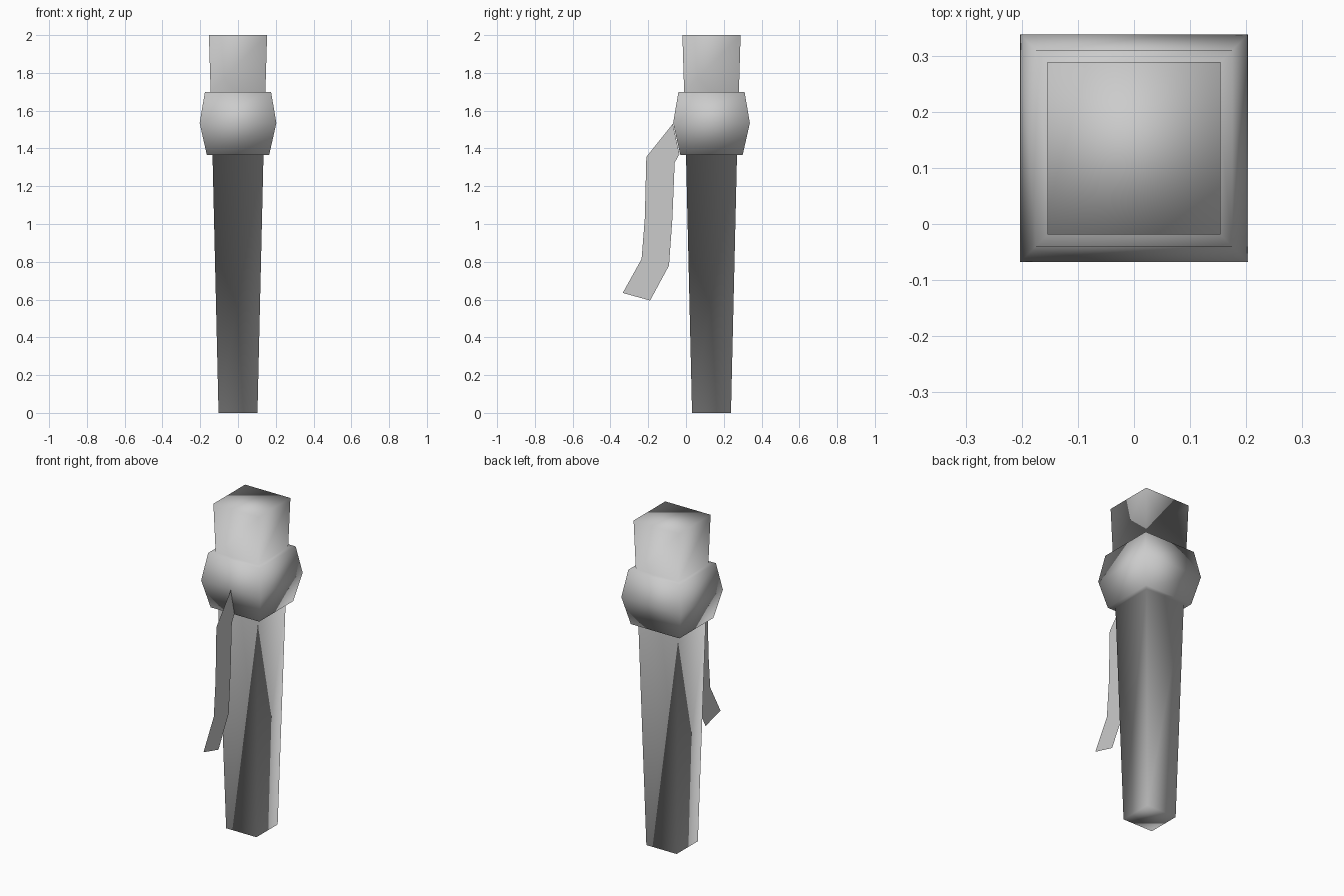
import bpy
import bmesh

cube = bpy.data.objects.get("Cube")
if cube:
    bpy.data.objects.remove(cube, do_unlink=True)

CENTRE_Y = 0.135

grey = bpy.data.materials.new("light grey")
grey.use_nodes = True
colour = (0.6, 0.6, 0.6, 1.0)
grey.diffuse_color = colour
grey.node_tree.nodes["Principled BSDF"].inputs["Base Color"].default_value = colour


def finish(name, bm, smooth):
    mesh = bpy.data.meshes.new(name)
    for face in bm.faces:
        face.smooth = smooth
    bm.to_mesh(mesh)
    bm.free()
    mesh.materials.append(grey)
    obj = bpy.data.objects.new(name, mesh)
    bpy.context.collection.objects.link(obj)
    return obj


# Square post: tapered shaft, bulging collar and flared head in one skin
profile = [(0.103, 0.0), (0.135, 1.365), (0.165, 1.365), (0.203, 1.535),
           (0.175, 1.70), (0.145, 1.70), (0.154, 2.0)]
bm = bmesh.new()
rings = []
for half, z in profile:
    rings.append([bm.verts.new((sx * half, CENTRE_Y + sy * half, z))
                  for sx, sy in ((-1, -1), (1, -1), (1, 1), (-1, 1))])
for low, high in zip(rings, rings[1:]):
    for i in range(4):
        j = (i + 1) % 4
        bm.faces.new((low[i], low[j], high[j], high[i]))
bm.faces.new(rings[0][::-1])
bm.faces.new(rings[-1])
finish("post", bm, True)

# Flat strap hanging from the front of the collar, as pairs of (y, z) edge points
outer = [(-0.07, 1.53), (-0.21, 1.355), (-0.218, 1.03), (-0.235, 0.815), (-0.335, 0.635)]
inner = [(-0.035, 1.37), (-0.06, 1.325), (-0.072, 1.03), (-0.09, 0.78), (-0.19, 0.595)]
bm = bmesh.new()
pairs = [[bm.verts.new((0, y, z)) for y, z in pair] for pair in zip(outer, inner)]
for (a, b), (c, d) in zip(pairs, pairs[1:]):
    bm.faces.new((a, b, d, c))
finish("hanging_strap", bm, False)
